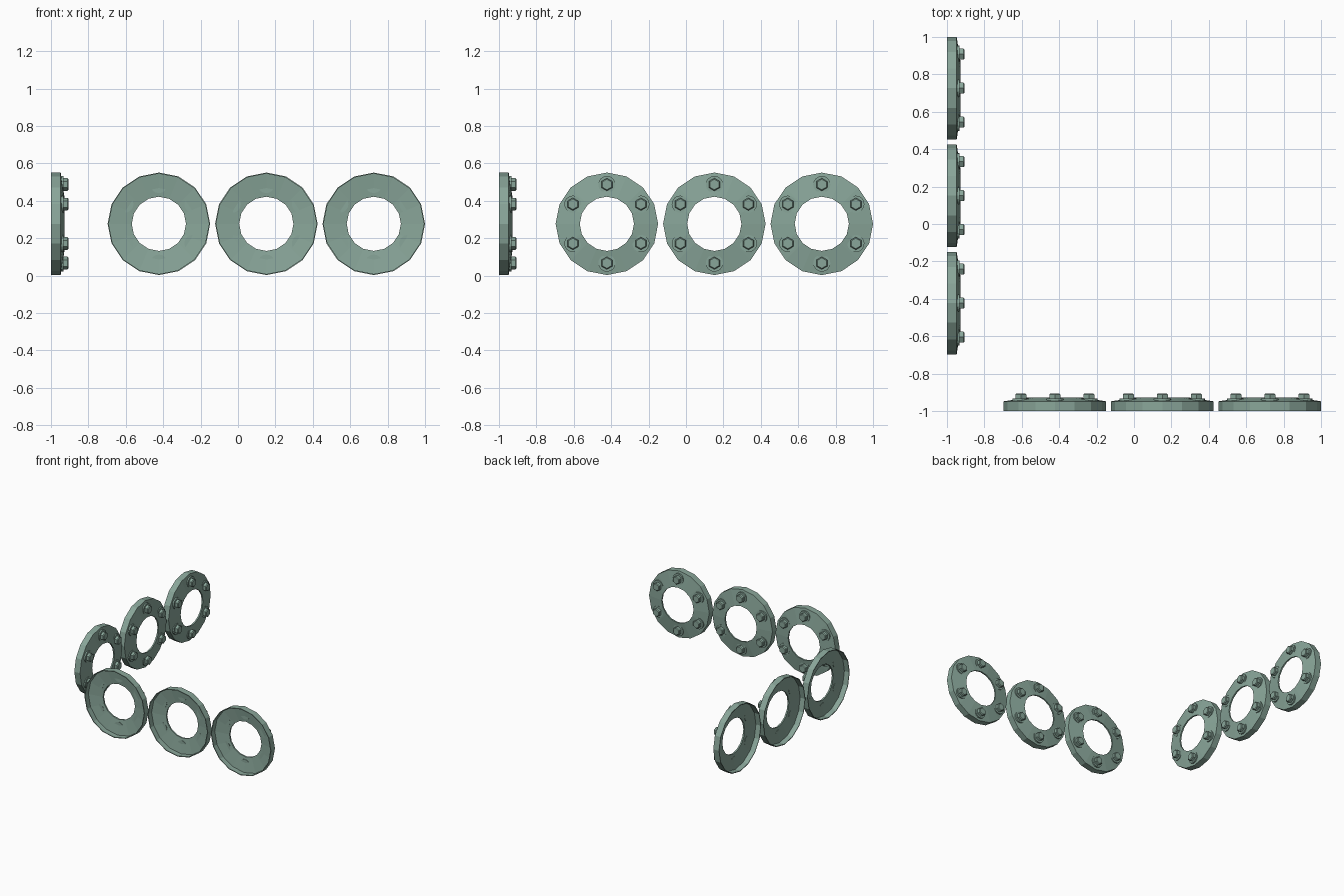
import bpy, bmesh
from math import cos, sin, pi, radians
from mathutils import Matrix, Vector

cube = bpy.data.objects.get("Cube")
if cube:
    bpy.data.objects.remove(cube)

paint = bpy.data.materials.new("grey_green_paint")
paint.use_nodes = True
colour = (0.25, 0.38, 0.32, 1)
paint.diffuse_color = colour
paint.node_tree.nodes["Principled BSDF"].inputs["Base Color"].default_value = colour

R, HOLE, BOLT_CIRCLE = 0.274, 0.145, 0.21


def finish(name, bm, matrix):
    bmesh.ops.recalc_face_normals(bm, faces=bm.faces)
    mesh = bpy.data.meshes.new(name)
    bm.to_mesh(mesh)
    bm.free()
    mesh.materials.append(paint)
    obj = bpy.data.objects.new(name, mesh)
    obj.matrix_world = matrix
    bpy.context.collection.objects.link(obj)
    return obj


def flange(name, matrix, sides=16):
    # Thin open-backed dish: outer wall, sloping face, small inner lip
    profile = [(R, 0), (R, 0.052), (HOLE, 0.072), (HOLE, 0.06),
               (R - 0.006, 0.044), (R - 0.006, 0)]
    bm = bmesh.new()
    rings = [[bm.verts.new((r * cos(2 * pi * i / sides), r * sin(2 * pi * i / sides), h))
              for i in range(sides)] for r, h in profile]
    for a, b in zip(rings, rings[1:] + rings[:1]):
        for i in range(sides):
            j = (i + 1) % sides
            bm.faces.new((a[i], a[j], b[j], b[i]))
    finish(name, bm, matrix)


def bolts(name, matrix):
    # Six round washers with hexagonal heads
    bm = bmesh.new()
    for k in range(6):
        angle = radians(90 + 60 * k)
        centre = Vector((BOLT_CIRCLE * cos(angle), BOLT_CIRCLE * sin(angle), 0))
        for sides, r1, r2, low, high in ((16, 0.046, 0.046, 0.054, 0.067),
                                         (6, 0.034, 0.034, 0.06, 0.088),
                                         (6, 0.034, 0.028, 0.088, 0.094)):
            place = Matrix.Translation(centre + Vector((0, 0, (low + high) / 2)))
            bmesh.ops.create_cone(bm, cap_ends=True, segments=sides, radius1=r1,
                                  radius2=r2, depth=high - low,
                                  matrix=place @ Matrix.Rotation(pi / 2 if sides == 6 else 0, 4, "Z")
                                  @ Matrix.Rotation(pi / 6 if sides == 6 else 0, 4, "Z"))
    finish(name, bm, matrix)


# Two rows of three, bolts facing the inside of the corner
face_back = Matrix.Rotation(-pi / 2, 4, "X")
face_left = Matrix.Rotation(pi / 2, 4, "Z") @ Matrix.Rotation(pi / 2, 4, "X")
for n in range(3):
    along = 1 - R - 0.5745 * n
    for row, at, turn in (("front", (along, -1, R + 0.003), face_back),
                          ("side", (-1, along, R + 0.003), face_left)):
        matrix = Matrix.Translation(at) @ turn
        flange(f"{row}_flange_{n + 1}", matrix)
        bolts(f"{row}_bolts_{n + 1}", matrix)
